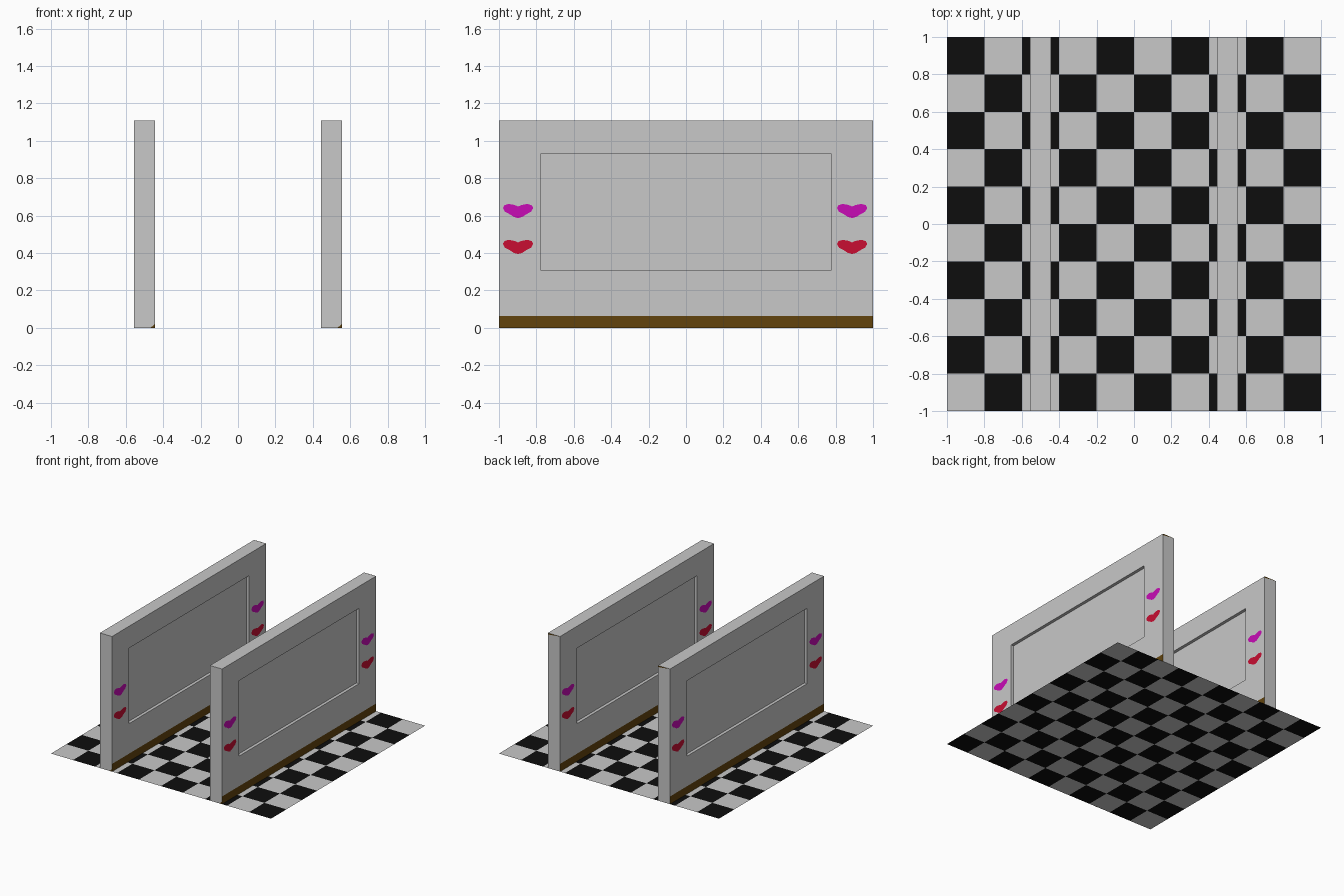
import bpy, bmesh
from mathutils import Vector

if "Cube" in bpy.data.objects:
    bpy.data.objects.remove(bpy.data.objects["Cube"])

HALF_T, HALF_L, HEIGHT, SKIRT = 0.055, 1.0, 1.11, 0.063
PANEL_Y, PANEL_Z, RECESS = 0.779, (0.31, 0.93), 0.025


def material(name, rgb):
    def lin(c):
        c /= 255
        return c / 12.92 if c <= 0.04045 else ((c + 0.055) / 1.055) ** 2.4
    m = bpy.data.materials.new(name)
    m.diffuse_color = (*[lin(c) for c in rgb], 1)
    m.use_nodes = True
    m.node_tree.nodes["Principled BSDF"].inputs["Base Color"].default_value = m.diffuse_color
    return m


GREY = material("light_grey", (200, 200, 200))
BLACK = material("black", (13, 13, 13))
BROWN = material("brown", (98, 68, 13))
PINK = material("magenta", (200, 12, 182))
RED = material("red", (200, 13, 50))


def finish(name, bm, mats, location=(0, 0, 0)):
    me = bpy.data.meshes.new(name)
    bm.to_mesh(me)
    bm.free()
    for m in mats:
        me.materials.append(m)
    ob = bpy.data.objects.new(name, me)
    ob.location = location
    bpy.context.collection.objects.link(ob)
    return ob


def plate(name, points, mat, normal, location):
    """Flat painted detail facing the given direction."""
    bm = bmesh.new()
    f = bm.faces.new([bm.verts.new(p) for p in points])
    f.normal_update()
    if f.normal.dot(Vector(normal)) < 0:
        f.normal_flip()
    return finish(name, bm, [mat], location)


# Checkered floor
bm = bmesh.new()
bmesh.ops.create_grid(bm, x_segments=10, y_segments=10, size=1)
for f in bm.faces:
    c = f.calc_center_median()
    f.material_index = (int((c.x + 1) * 5) + int((c.y + 1) * 5)) % 2
finish("checkered_floor", bm, [GREY, BLACK])


def wall(name, x):
    bm = bmesh.new()
    bmesh.ops.create_cube(bm, size=1)
    for v in bm.verts:
        v.co = (v.co.x * 2 * HALF_T, v.co.y * 2 * HALF_L, (v.co.z + 0.5) * HEIGHT)
    # The floor closes the underside
    bmesh.ops.delete(bm, geom=[f for f in bm.faces if f.normal.z < -0.5], context='FACES')
    # Brown skirting band on both long sides
    bmesh.ops.bisect_plane(bm, geom=bm.verts[:] + bm.edges[:] + bm.faces[:],
                           plane_co=(0, 0, SKIRT), plane_no=(0, 0, 1))
    bm.normal_update()
    sides = [f for f in bm.faces if abs(f.normal.x) > 0.5]
    for f in sides:
        if f.calc_center_median().z < SKIRT:
            f.material_index = 1
    # Recessed panel on both long sides
    for f in [f for f in sides if f.material_index == 0]:
        sign = 1 if f.normal.x > 0 else -1
        bmesh.ops.inset_individual(bm, faces=[f], thickness=0.1)
        for v in f.verts:
            v.co.y = PANEL_Y if v.co.y > 0 else -PANEL_Y
            v.co.z = PANEL_Z[1] if v.co.z > 0.6 else PANEL_Z[0]
        new = bmesh.ops.extrude_discrete_faces(bm, faces=[f])["faces"][0]
        for v in new.verts:
            v.co.x -= sign * RECESS
    bmesh.ops.recalc_face_normals(bm, faces=bm.faces[:])
    finish(name, bm, [GREY, BROWN], (x, 0, 0))


# Half outline of the wide heart
HALF_HEART = [(0, 0.024), (0.018, 0.032), (0.05, 0.038), (0.073, 0.031), (0.081, 0.016),
              (0.07, -0.004), (0.045, -0.017), (0.022, -0.032), (0, -0.038)]
HEART = HALF_HEART + [(-y, z) for y, z in HALF_HEART[-2:0:-1]]

for label, x in (("left", -0.5), ("right", 0.5)):
    wall(label + "_wall", x)
    # Hearts at both ends of both long sides
    for s in (1, -1):
        for yc in (-0.898, 0.888):
            for zc, mat, col in ((0.625, PINK, "magenta"), (0.433, RED, "red")):
                plate(f"{label}_{col}_heart", [(0, y, z) for y, z in HEART], mat,
                      (s, 0, 0), (x + s * (HALF_T + 0.002), s * yc, zc))
    # Small brown corner marks on the wall ends
    plate(label + "_front_corner_mark", [(HALF_T - 0.024, 0, 0), (HALF_T, 0, 0), (HALF_T, 0, 0.02)],
          BROWN, (0, -1, 0), (x, -HALF_L - 0.001, 0))
    plate(label + "_back_top_mark", [(-HALF_T, 0, HEIGHT), (HALF_T, 0, HEIGHT), (HALF_T, 0, HEIGHT - 0.012)],
          BROWN, (0, 1, 0), (x, HALF_L + 0.001, 0))
